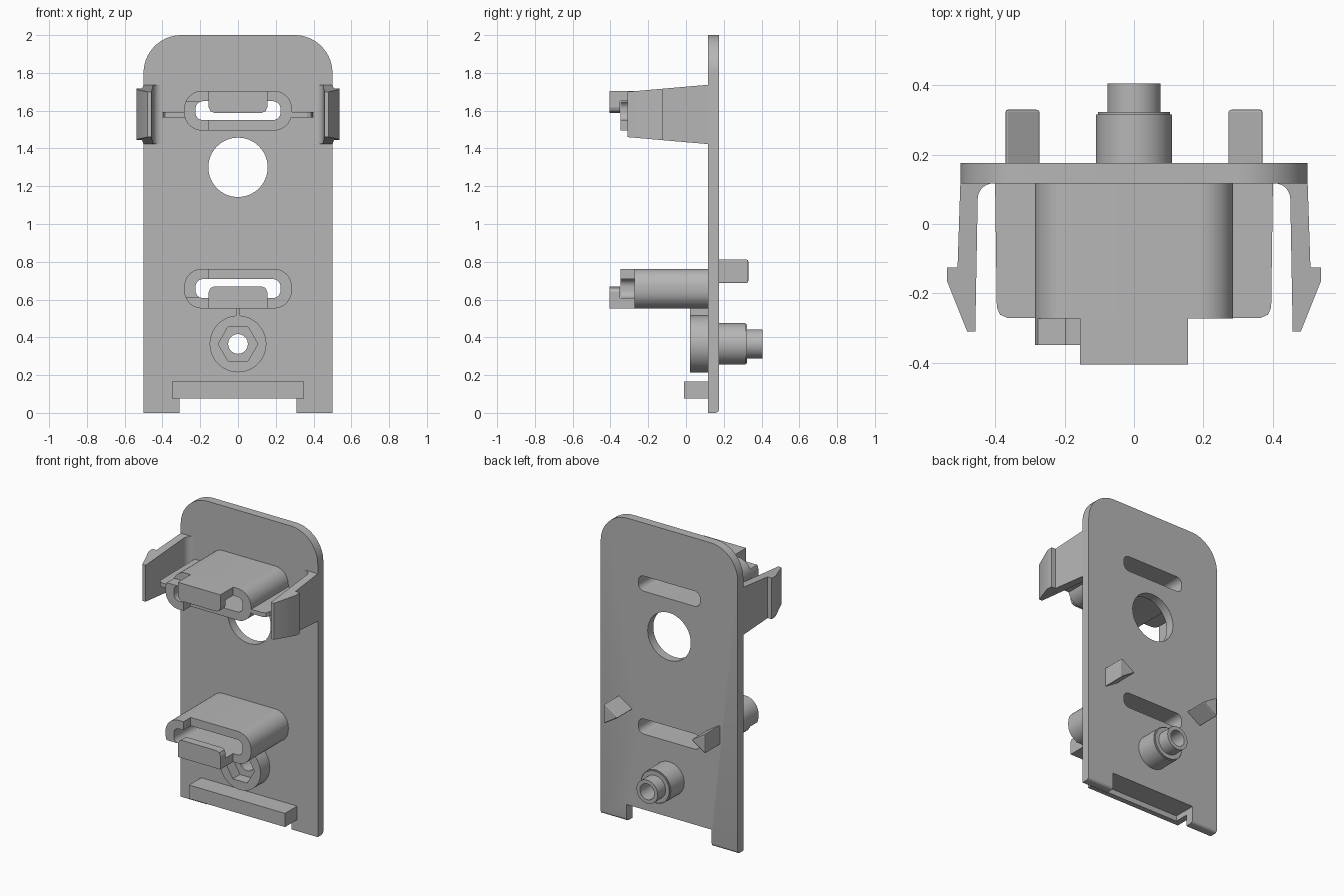
import bpy, bmesh
from math import sin, cos, pi, radians

cube = bpy.data.objects.get("Cube")
if cube:
    bpy.data.objects.remove(cube, do_unlink=True)

grey = bpy.data.materials.new("plain grey plastic")
grey.use_nodes = True
GREY = (0.47, 0.47, 0.47, 1)
grey.diffuse_color = GREY
grey.node_tree.nodes["Principled BSDF"].inputs["Base Color"].default_value = GREY

BACK, FRONT = 0.175, 0.117


def prism(name, pts, lo, hi, axis="y", taper=None):
    """Extrude an outline in xz along y, or in xy along z."""
    bm = bmesh.new()

    def place(p, d):
        if axis == "y":
            return (p[0], d, p[1])
        return (p[0], p[1], taper(p[1], d) if taper else d)
    rings = [[bm.verts.new(place(p, d)) for p in pts] for d in (lo, hi)]
    bm.faces.new(rings[0])
    bm.faces.new(rings[1][::-1])
    n = len(pts)
    for i in range(n):
        j = (i + 1) % n
        bm.faces.new((rings[0][i], rings[1][i], rings[1][j], rings[0][j]))
    bmesh.ops.recalc_face_normals(bm, faces=bm.faces)
    mesh = bpy.data.meshes.new(name)
    bm.to_mesh(mesh)
    bm.free()
    mesh.materials.append(grey)
    ob = bpy.data.objects.new(name, mesh)
    bpy.context.collection.objects.link(ob)
    return ob


def rect(x0, x1, z0, z1):
    return [(x0, z0), (x1, z0), (x1, z1), (x0, z1)]


def ngon(cz, r, n=48):
    return [(r * cos(2 * pi * i / n), cz + r * sin(2 * pi * i / n)) for i in range(n)]


def rounded(hx, hz, cz, r, n=10):
    pts = []
    for k, (sx, sz) in enumerate(((1, 1), (-1, 1), (-1, -1), (1, -1))):
        for i in range(n + 1):
            a = pi / 2 * (k + i / n)
            pts.append((sx * (hx - r) + r * cos(a), cz + sz * (hz - r) + r * sin(a)))
    return pts


def activate(ob):
    bpy.ops.object.select_all(action="DESELECT")
    bpy.context.view_layer.objects.active = ob
    ob.select_set(True)


def cut(ob, *cutters, op="DIFFERENCE"):
    for c in cutters:
        c.hide_render = True
        m = ob.modifiers.new("cut", "BOOLEAN")
        m.object, m.operation, m.solver = c, op, "EXACT"
        activate(ob)
        bpy.ops.object.modifier_apply(modifier=m.name)
        bpy.data.objects.remove(c, do_unlink=True)


def smooth(ob):
    activate(ob)
    bpy.ops.object.shade_smooth_by_angle(angle=radians(30))


def slot(cz, y0=-0.6, y1=0.3):
    return prism("slot_cutter", rounded(0.225, 0.05, cz, 0.04), y0, y1)


# Back plate with rounded top corners and a softened lower rear edge
arc = [(0.3 + 0.2 * cos(a), 1.8 + 0.2 * sin(a)) for a in (pi / 2 * i / 14 for i in range(15))]
outline = [(0.5, 0)] + arc + [(-x, z) for x, z in reversed(arc)] + [(-0.5, 0)]
plate = prism("back_plate", outline, FRONT, BACK)
bm = bmesh.new()
bm.from_mesh(plate.data)
low = [e for e in bm.edges if all(v.co.z < 0.01 and v.co.y > 0.15 for v in e.verts)]
bmesh.ops.bevel(bm, geom=low, offset=0.02, segments=4, profile=0.5, affect="EDGES")
bm.to_mesh(plate.data)
bm.free()

SOCKETS = (("upper", 1.6, 1), ("lower", 0.658, -1))
POST_Z = 0.365
cut(plate,
    prism("round_cutter", ngon(1.3, 0.157, 64), 0, 0.3),
    prism("notch_cutter", rect(-0.31, 0.31, -0.1, 0.11), 0, 0.3),
    prism("screw_cutter", ngon(POST_Z, 0.052), 0, 0.3),
    *[slot(cz) for _, cz, _ in SOCKETS])
smooth(plate)

# Bottom bar with an open rear underside
bar = prism("bottom_bar", rect(-0.35, 0.35, 0.075, 0.165), -0.01, FRONT)
cut(bar, prism("bar_cutter", rect(-0.31, 0.31, 0, 0.11), 0.025, 0.3))

# Hollow sockets, each with a longer left-hand lip and a hooked tongue
for side, cz, s in SOCKETS:
    shell = rounded(0.285, 0.105, cz, 0.095)
    tube = prism(side + "_socket", shell, -0.272, FRONT)
    cut(tube, slot(cz))
    smooth(tube)
    tip = prism(side + "_socket_lip", shell, -0.348, -0.272)
    cut(tip, slot(cz))
    span = sorted((cz + s * 0.048, cz - s * 0.12))
    cut(tip, prism("keep", rect(-0.4, -0.155, *span), -0.5, 0), op="INTERSECT")
    smooth(tip)
    outer, floor, lip = cz + s * 0.105, cz + s * 0.05, cz - s * 0.012
    prism(side + "_tongue_floor", rect(-0.155, 0.155, *sorted((outer, floor))), -0.36, -0.272)
    c = 0.03
    hook = [(-0.155, outer), (0.155, outer), (0.155, lip + s * c), (0.146, lip + s * 0.009),
            (0.125, lip), (-0.125, lip), (-0.146, lip + s * 0.009), (-0.155, lip + s * c)]
    prism(side + "_tongue_hook", hook, -0.405, -0.35)

# Side clips and the thin webs joining them to the upper socket


def clip_height(y, sign):
    return 1.58 + sign * (0.157 - 0.037 * (FRONT - y) / 0.427)


fillet = [(0.405 + 0.045 * sin(a), 0.072 + 0.045 * cos(a)) for a in (pi / 2 * i / 8 for i in range(9))]
clip = [(0.5, FRONT)] + fillet + [(0.457, -0.31), (0.48, -0.31), (0.538, -0.165),
                                  (0.538, -0.125), (0.508, -0.125)]
web = [(0.28, FRONT), (0.4, FRONT), (0.395, -0.24), (0.386, -0.261), (0.365, -0.27), (0.28, -0.27)]
peg = [(0.37, 0.685), (0.37, 0.815), (0.268, 0.75)]
for side, s in (("left", 1), ("right", -1)):
    def flip(pts):
        return [(s * x, v) for x, v in pts]
    smooth(prism(side + "_clip", flip(clip), -1, 1, "z", clip_height))
    prism(side + "_web", flip(web), 1.565, 1.593, "z")
    # Triangular rear locating peg
    p = prism(side + "_rear_peg", flip(peg), BACK - 0.01, 0.33)
    b = p.modifiers.new("soft edges", "BEVEL")
    b.width, b.segments = 0.008, 2

# Front nut boss with a hexagonal pocket
boss = prism("nut_boss", ngon(POST_Z, 0.15, 64), 0.02, FRONT)
cut(boss, prism("hex_cutter", ngon(POST_Z, 0.105, 6), -0.1, 0.095),
    prism("screw_cutter", ngon(POST_Z, 0.052), -0.1, 0.3))
smooth(boss)
prism("boss_rib", rect(-0.01, 0.01, 0.51, 0.56), 0.02, FRONT)

# Stepped rear screw post
for name, r, y0, y1 in (("rear_post", 0.11, BACK, 0.315), ("rear_post_collar", 0.104, 0.315, 0.323),
                        ("rear_post_tip", 0.077, 0.323, 0.405)):
    post = prism(name, ngon(POST_Z, r), y0, y1)
    cut(post, prism("screw_cutter", ngon(POST_Z, 0.052), 0, 0.6))
    smooth(post)
